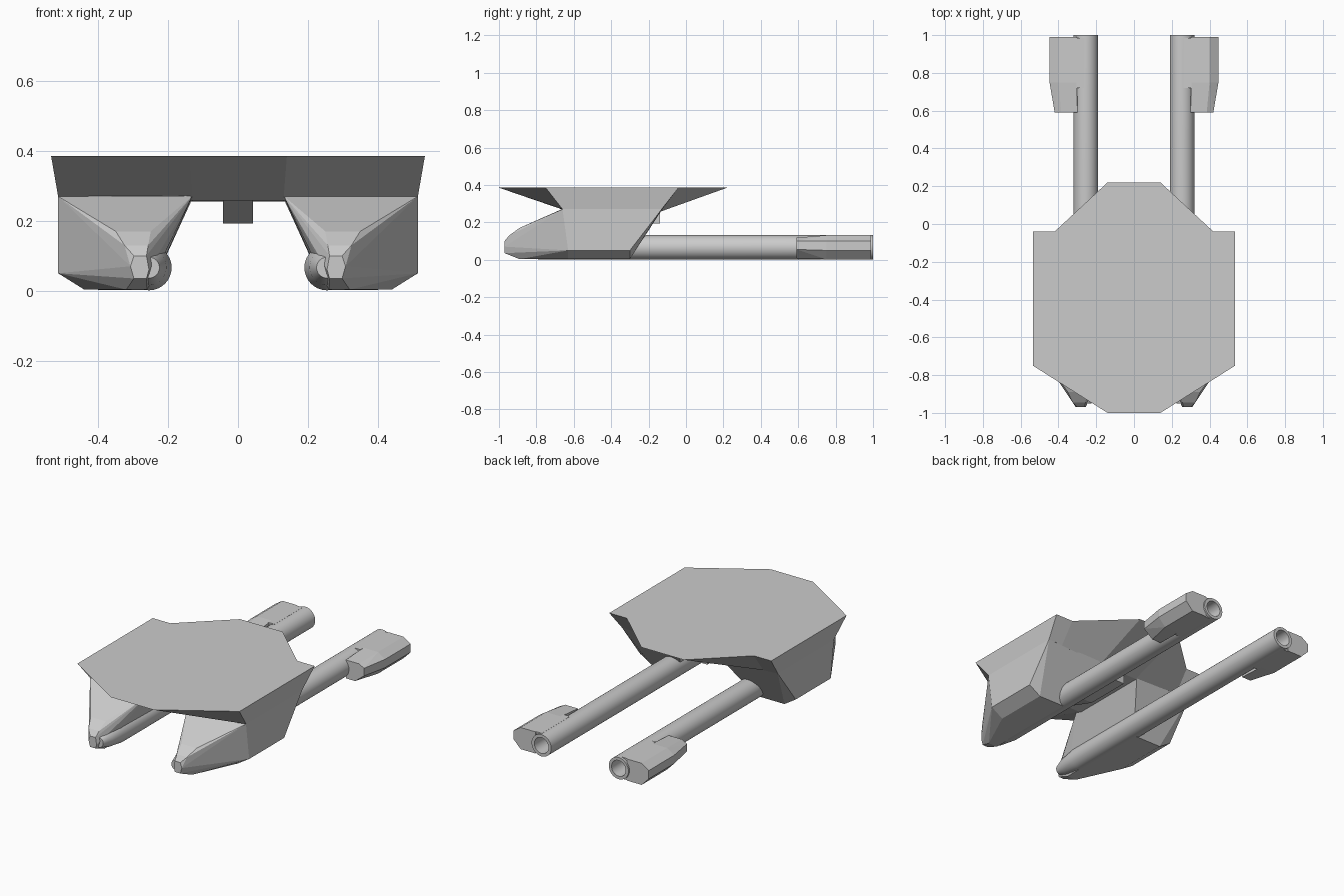
import bpy, bmesh, math
from mathutils import Vector

if "Cube" in bpy.data.objects:
    bpy.data.objects.remove(bpy.data.objects["Cube"])


def finish(name, bm, mirror=False):
    bmesh.ops.recalc_face_normals(bm, faces=bm.faces)
    me = bpy.data.meshes.new(name)
    bm.to_mesh(me)
    bm.free()
    ob = bpy.data.objects.new(name, me)
    bpy.context.collection.objects.link(ob)
    if mirror:
        ob.modifiers.new("Mirror", 'MIRROR').use_mirror_merge = False
    return ob


def hull(name, pts, mirror=True):
    bm = bmesh.new()
    for p in pts:
        bm.verts.new(p)
    res = bmesh.ops.convex_hull(bm, input=bm.verts)
    loose = [v for v in bm.verts if not v.link_faces]
    bmesh.ops.delete(bm, geom=loose, context='VERTS')
    bmesh.ops.dissolve_limit(bm, angle_limit=math.radians(2),
                             verts=bm.verts, edges=bm.edges)
    return finish(name, bm, mirror)


def section(y, pts):
    return [(x, y, z) for x, z in pts]


# Deck: wide flat plate tapering down to a smaller underside
top = [(0.14, -1, 0.385), (0.535, -0.75, 0.385), (0.535, -0.04, 0.385),
       (0.42, -0.04, 0.385), (0.14, 0.22, 0.385)]
low = [(0.13, -0.63, 0.258), (0.515, -0.66, 0.27), (0.515, -0.13, 0.27),
       (0.42, -0.13, 0.265), (0.13, -0.14, 0.256)]
bm = bmesh.new()
rings = []
for half in (top, low):
    loop = half + [(-x, y, z) for x, y, z in reversed(half)]
    rings.append([bm.verts.new(p) for p in loop])
n = len(rings[0])
bm.faces.new(rings[0])
bm.faces.new(rings[1])
for i in range(n):
    j = (i + 1) % n
    bm.faces.new((rings[0][i], rings[0][j], rings[1][j], rings[1][i]))
finish("deck", bm)

# Keel: narrow strip under the centre line
keel = [(-0.995, 0.383), (-0.42, 0.193), (-0.14, 0.193), (-0.14, 0.27), (-0.6, 0.3)]
hull("keel", [(s * 0.043, y, z) for y, z in keel for s in (-1, 1)], mirror=False)

# Side pods: faceted, pointed at the front, flaring up to the deck
pod = section(-0.97, [(0.255, 0.06), (0.262, 0.10), (0.298, 0.10),
                      (0.308, 0.07), (0.298, 0.035), (0.262, 0.035)])
pod += section(-0.945, [(0.257, 0.13), (0.325, 0.13)])
pod += section(-0.89, [(0.25, 0.17), (0.35, 0.17), (0.32, 0.003), (0.26, 0.003)])
pod += section(-0.66, [(0.13, 0.272), (0.515, 0.27)])
pod += section(-0.63, [(0.515, 0.05), (0.44, 0.003)])
pod += section(-0.30, [(0.515, 0.05), (0.44, 0.003), (0.25, 0.003),
                       (0.25, 0.13), (0.515, 0.13)])
pod += section(-0.13, [(0.13, 0.265), (0.515, 0.27)])
hull("side_pod", pod)

# Long tubes: lathed, tapered front, hollow rear end
profile = [(0, -0.95), (0.03, -0.95), (0.05, -0.89), (0.065, -0.78), (0.065, 1.0),
           (0.047, 1.0), (0.047, 0.88), (0, 0.88)]
bm = bmesh.new()
centre = Vector((0.255, 0, 0.066))
vs = [bm.verts.new(centre + Vector((r, y, 0))) for r, y in profile]
es = [bm.edges.new(pair) for pair in zip(vs, vs[1:])]
bmesh.ops.spin(bm, geom=vs + es, cent=centre, axis=(0, 1, 0),
               angle=2 * math.pi, steps=32)
bmesh.ops.remove_doubles(bm, verts=bm.verts, dist=1e-4)
tube = finish("tube", bm, True)
bpy.context.view_layer.objects.active = tube
tube.select_set(True)
bpy.ops.object.shade_smooth_by_angle(angle=math.radians(30))

# Rear housings: chamfered blocks on the outside of the tube ends,
# split around the bore so that the tube mouth stays open
front = [(0.30, 0.118), (0.385, 0.118), (0.42, 0.10), (0.42, 0.055), (0.36, 0.008), (0.30, 0.008)]
back = [(0.302, 0.131), (0.40, 0.131), (0.447, 0.10), (0.447, 0.05), (0.40, 0.002), (0.302, 0.002)]
hull("rear_housing", section(0.59, front) + section(0.75, back) + section(0.99, back))

# Thin plates closing the housing over and under the tube
for name, z0, z1 in (("housing_top", 0.118, 0.131), ("housing_base", 0.002, 0.015)):
    hull(name, [(x, y, z) for x in (0.262, 0.305) for y in (0.72, 0.985) for z in (z0, z1)])
